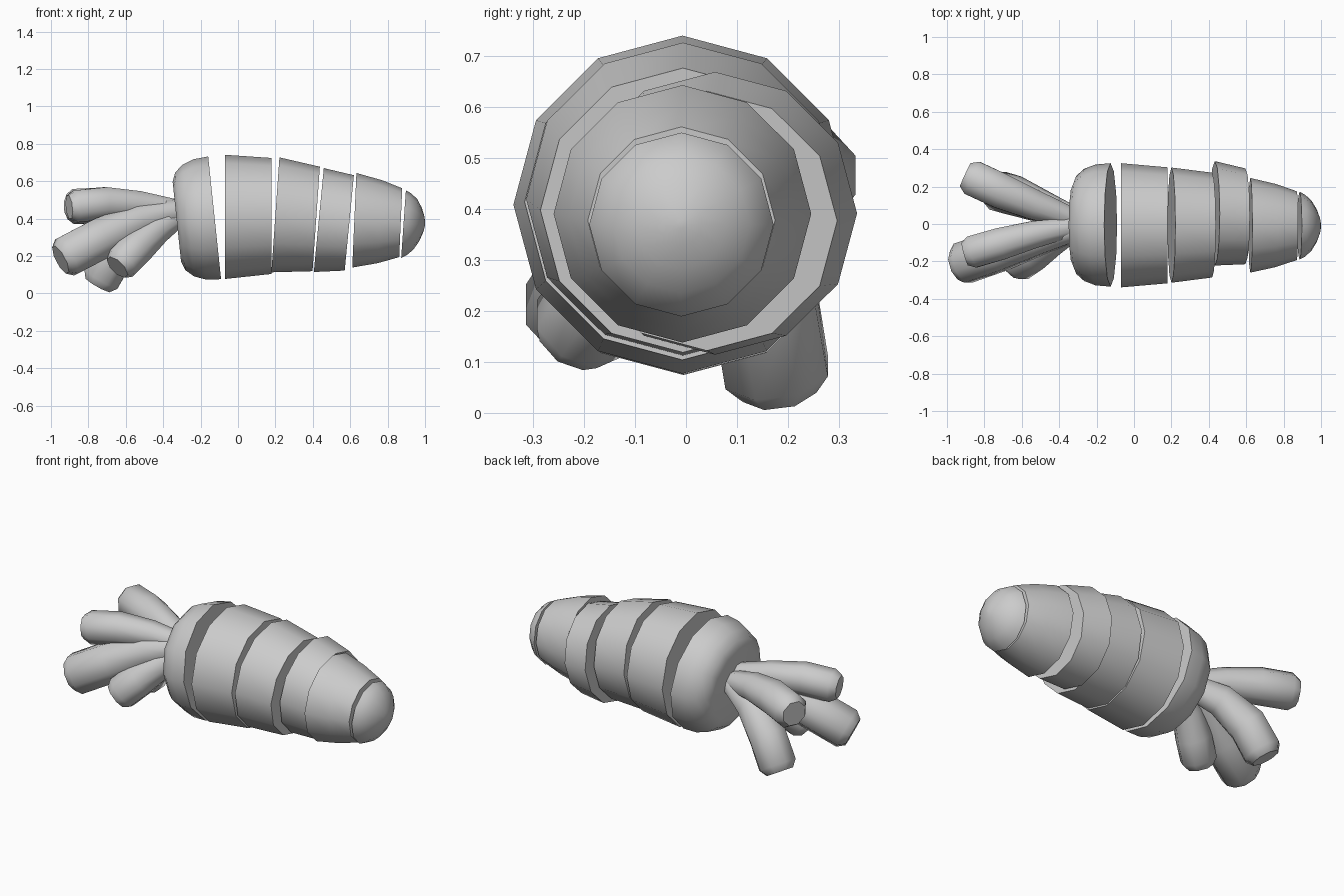
import bpy, bmesh, math
from mathutils import Vector

cube = bpy.data.objects.get("Cube")
if cube:
    bpy.data.objects.remove(cube, do_unlink=True)

grey = bpy.data.materials.new("plain grey")
grey.use_nodes = True
grey.diffuse_color = (0.6, 0.6, 0.6, 1)
grey.node_tree.nodes["Principled BSDF"].inputs["Base Color"].default_value = grey.diffuse_color


def loft(name, rings, sides, phase, sharp):
    """Skin closed rings given as (centre, axis, radius); flat caps at both ends."""
    bm = bmesh.new()
    loops = []
    for centre, axis, radius in rings:
        axis = Vector(axis).normalized()
        side = (Vector((0, 1, 0)) - axis * axis.y).normalized()
        up = axis.cross(side)
        loops.append([bm.verts.new(Vector(centre) + radius * (side * math.cos(a) + up * math.sin(a)))
                      for a in (math.tau * (i + phase) / sides for i in range(sides))])
    for low, high in zip(loops, loops[1:]):
        for i in range(sides):
            j = (i + 1) % sides
            bm.faces.new((low[i], low[j], high[j], high[i]))
    bm.faces.new(loops[0][::-1])
    bm.faces.new(loops[-1])
    bmesh.ops.recalc_face_normals(bm, faces=bm.faces)
    for face in bm.faces:
        face.smooth = True
    for edge in bm.edges:
        edge.smooth = edge.calc_face_angle(0) < math.radians(sharp)
    mesh = bpy.data.meshes.new(name)
    bm.to_mesh(mesh)
    bm.free()
    mesh.materials.append(grey)
    obj = bpy.data.objects.new(name, mesh)
    bpy.context.collection.objects.link(obj)


def slice_part(name, start, end, tilt, profile):
    """Root slice: profile holds (fraction from start to end, radius)."""
    start, end = Vector(start), Vector(end)
    axis = (math.cos(math.radians(tilt)), 0, math.sin(math.radians(tilt)))
    loft(name, [(start.lerp(end, t), axis, r) for t, r in profile], 12, 0, 50)


# Root slices, from the leafy end to the tip
slice_part("root_crown", (-.327, -.005, .383), (-.125, -.005, .404), 6,
           [(0, .215), (.09, .262), (.3, .3), (.6, .323), (1, .33)])
slice_part("root_slice_1", (-.07, -.007, .409), (.18, -.007, .414), 0, [(0, .332), (1, .31)])
slice_part("root_slice_2", (.2, -.006, .42), (.418, -.006, .398), -4, [(0, .308), (1, .28)])
slice_part("root_slice_3", (.432, .057, .392), (.595, .041, .377), -5.5, [(0, .279), (1, .256)])
slice_part("root_slice_4", (.622, -.007, .391), (.87, -.009, .378), -2.5,
           [(0, .253), (.55, .222), (1, .184)])
slice_part("root_tip", (.885, -.009, .37), (1, -.009, .37), -4,
           [(0, .181), (.25, .166), (.55, .135), (.8, .088), (.95, .04), (1, .008)])


def leaf(name, points, radius):
    """Arched stalk, thin at the crown, thick along its length, with a rounded end."""
    pts = [Vector(p) for p in points]
    rings = []
    for i, (p, scale) in enumerate(zip(pts, (.58, .84, 1, 1))):
        axis = pts[min(i + 1, len(pts) - 1)] - pts[max(i - 1, 0)]
        rings.append((p, axis, radius * scale))
    end_axis = (pts[-1] - pts[-2]).normalized()
    rings.append((pts[-1] + end_axis * .04, end_axis, radius * .72))
    loft(name, rings, 8, .5, 50)


# Leaf stalks
leaf("leaf_back_upper", [(-.32, .025, .415), (-.53, .1, .455), (-.71, .175, .472), (-.865, .247, .465)], .102)
leaf("leaf_front_upper", [(-.32, -.015, .45), (-.53, -.055, .475), (-.71, -.105, .482), (-.865, -.15, .465)], .093)
leaf("leaf_front_long", [(-.32, -.03, .44), (-.53, -.08, .39), (-.73, -.145, .295), (-.915, -.21, .198)], .118)
leaf("leaf_front_lower", [(-.32, -.03, .41), (-.44, -.09, .335), (-.54, -.155, .245), (-.62, -.21, .165)], .1)
leaf("leaf_back_lower", [(-.32, .03, .41), (-.51, .1, .345), (-.65, .155, .22), (-.73, .178, .08)], .11)
